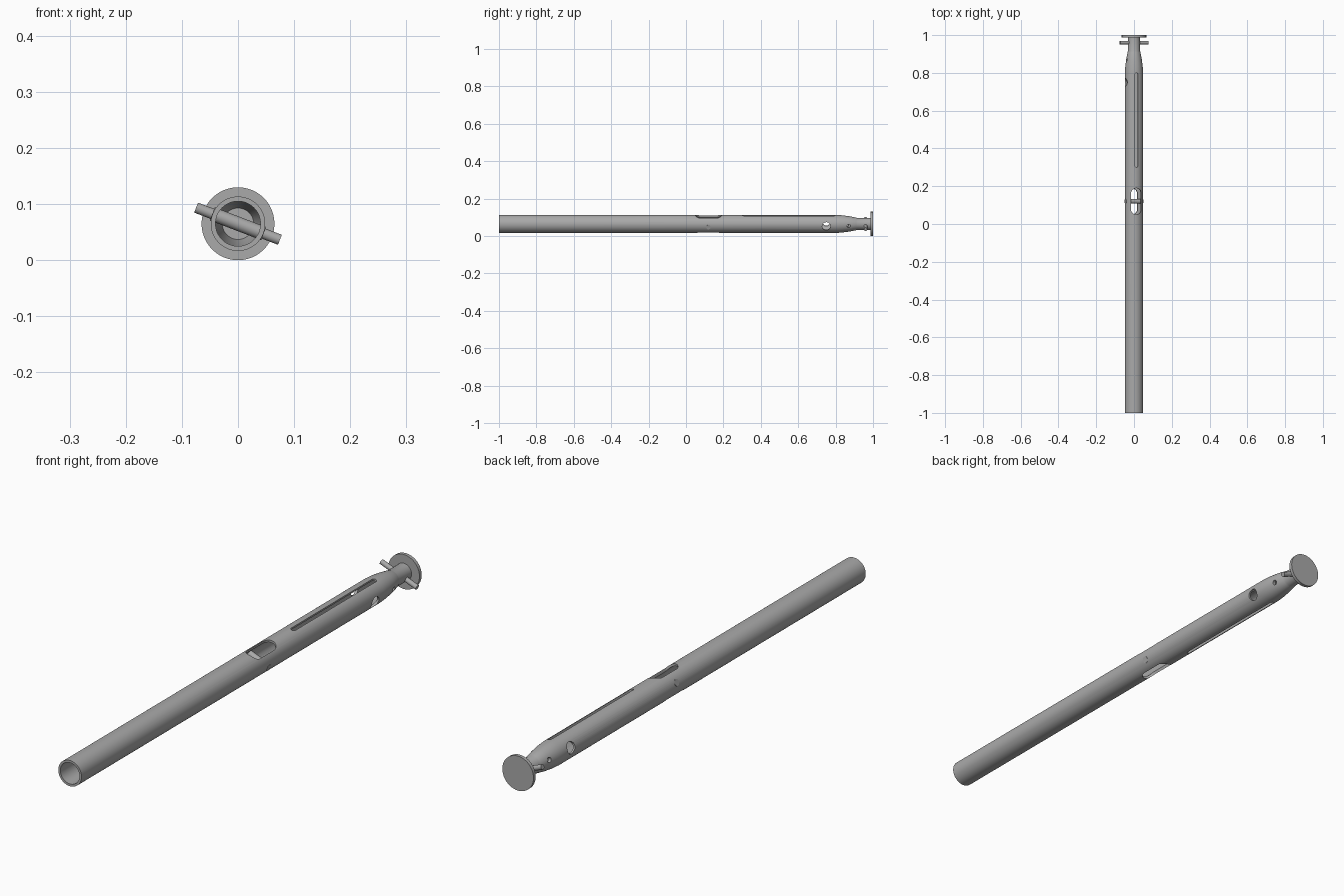
import bpy, bmesh, math
from mathutils import Matrix, Vector

cube = bpy.data.objects.get("Cube")
if cube:
    bpy.data.objects.remove(cube, do_unlink=True)

AXIS_Z = 0.065
SLOT_TILT = math.radians(16)
PIN_TILT = math.radians(21)

steel = bpy.data.materials.new("plain_grey")
steel.use_nodes = True
GREY = (0.4, 0.4, 0.4, 1)
steel.diffuse_color = GREY
steel.node_tree.nodes["Principled BSDF"].inputs["Base Color"].default_value = GREY


def finish(bm, name):
    bmesh.ops.recalc_face_normals(bm, faces=bm.faces)
    mesh = bpy.data.meshes.new(name)
    bm.to_mesh(mesh)
    bm.free()
    mesh.materials.append(steel)
    obj = bpy.data.objects.new(name, mesh)
    obj.location.z = AXIS_Z
    bpy.context.collection.objects.link(obj)
    return obj


def smooth(obj):
    bpy.ops.object.select_all(action='DESELECT')
    obj.select_set(True)
    bpy.context.view_layer.objects.active = obj
    bpy.ops.object.shade_smooth_by_angle(angle=math.radians(30))


def lathe(name, profile, sides=48):
    """Turn (y, radius) points around the long axis."""
    bm = bmesh.new()
    verts = [bm.verts.new((0, y, r)) for y, r in profile]
    edges = [bm.edges.new(pair) for pair in zip(verts, verts[1:])]
    bmesh.ops.spin(bm, geom=verts + edges, cent=(0, 0, 0), axis=(0, 1, 0),
                   angle=math.tau, steps=sides)
    bmesh.ops.remove_doubles(bm, verts=bm.verts, dist=1e-5)
    return finish(bm, name)


def cross_rod(name, y, radius, half_length, tilt):
    """Rod or hole cutter lying across the tube."""
    bm = bmesh.new()
    turn = (Matrix.Translation((0, y, 0)) @ Matrix.Rotation(tilt, 4, 'Y')
            @ Matrix.Rotation(math.pi / 2, 4, 'Y'))
    bmesh.ops.create_cone(bm, cap_ends=True, segments=24, radius1=radius,
                          radius2=radius, depth=2 * half_length, matrix=turn)
    return finish(bm, name)


def slot_cutter(name, y0, y1, width):
    """Round-ended prism passing through top and bottom walls."""
    bm = bmesh.new()
    r, n = width / 2, 12
    ring = []
    for centre, start in ((y1 - r, 0), (y0 + r, math.pi)):
        for i in range(n + 1):
            a = start + math.pi * i / n
            ring.append(bm.verts.new((r * math.cos(a), centre + r * math.sin(a), -0.1)))
    face = bm.faces.new(ring)
    top = bmesh.ops.extrude_face_region(bm, geom=[face])["geom"]
    moved = [v for v in top if isinstance(v, bmesh.types.BMVert)]
    bmesh.ops.translate(bm, verts=moved, vec=Vector((0, 0, 0.2)))
    bmesh.ops.rotate(bm, verts=bm.verts, cent=(0, 0, 0),
                     matrix=Matrix.Rotation(SLOT_TILT, 3, 'Y'))
    return finish(bm, name)


# Hollow tube with tapered shoulder and neck
tube = lathe("tube_body", [
    (0.87, 0), (0.87, 0.028), (0.8, 0.04), (-1, 0.04), (-1, 0.0485),
    (0.8, 0.0485), (0.835, 0.046), (0.87, 0.0415), (0.91, 0.034),
    (0.915, 0.032), (0.99, 0.032), (0.99, 0)])

# Slots and cross holes
cutters = [
    slot_cutter("wide_slot_cutter", 0.05, 0.19, 0.056),
    slot_cutter("narrow_slot_cutter", 0.3, 0.8, 0.017),
    cross_rod("large_hole_cutter", 0.75, 0.022, 0.1, SLOT_TILT),
    cross_rod("small_hole_cutter", 0.87, 0.009, 0.1, SLOT_TILT),
]
bpy.context.view_layer.objects.active = tube
for cutter in cutters:
    cutter.hide_render = True
    mod = tube.modifiers.new(cutter.name, 'BOOLEAN')
    mod.operation, mod.solver, mod.object = 'DIFFERENCE', 'EXACT', cutter
    bpy.ops.object.modifier_apply(modifier=mod.name)
for cutter in cutters:
    bpy.data.objects.remove(cutter, do_unlink=True)

# End flange and pins
parts = [
    tube,
    lathe("end_flange", [(0.987, 0), (0.987, 0.065), (1, 0.065), (1, 0)]),
    cross_rod("neck_pin", 0.96, 0.0095, 0.08, PIN_TILT),
    cross_rod("slot_pin", 0.12, 0.0125, 0.049, PIN_TILT),
]
for part in parts:
    smooth(part)
